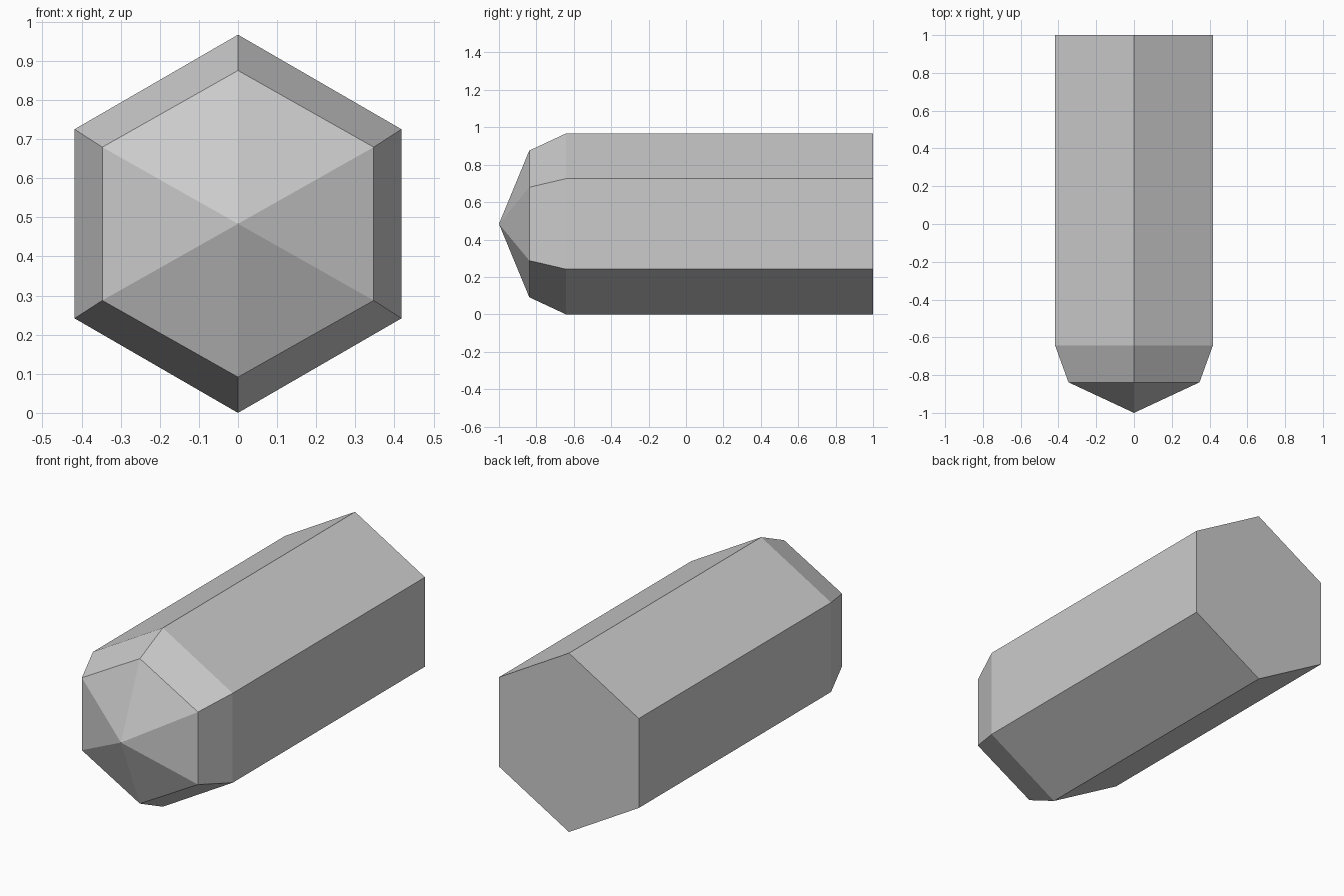
import bpy, bmesh, math

if "Cube" in bpy.data.objects:
    bpy.data.objects.remove(bpy.data.objects["Cube"])

CENTER_Z = 0.4835


def hex_ring(bm, y, half_width, radius):
    """Six vertices around the long axis, with points at top and bottom."""
    sx = half_width / math.cos(math.radians(30))
    angles = [math.radians(30 + 60 * i) for i in range(6)]
    return [bm.verts.new((sx * math.cos(a), y, CENTER_Z + radius * math.sin(a)))
            for a in angles]


bm = bmesh.new()

# Rings from the flat back to the tapered shoulder: y, half width, radius
rings = [hex_ring(bm, *r) for r in ((1.0, 0.418, 0.4835),
                                    (-0.642, 0.418, 0.4835),
                                    (-0.838, 0.347, 0.392))]
tip = bm.verts.new((0, -1.0, CENTER_Z))

# Flat back cap
bm.faces.new(rings[0])

# Long sides, shoulder and pointed nose
for i in range(6):
    j = (i + 1) % 6
    for a, b in zip(rings, rings[1:]):
        bm.faces.new((a[i], a[j], b[j], b[i]))
    bm.faces.new((rings[-1][i], rings[-1][j], tip))

bmesh.ops.recalc_face_normals(bm, faces=bm.faces)
mesh = bpy.data.meshes.new("pointed_hexagonal_bar")
bm.to_mesh(mesh)
bm.free()
bpy.context.collection.objects.link(bpy.data.objects.new("pointed_hexagonal_bar", mesh))
